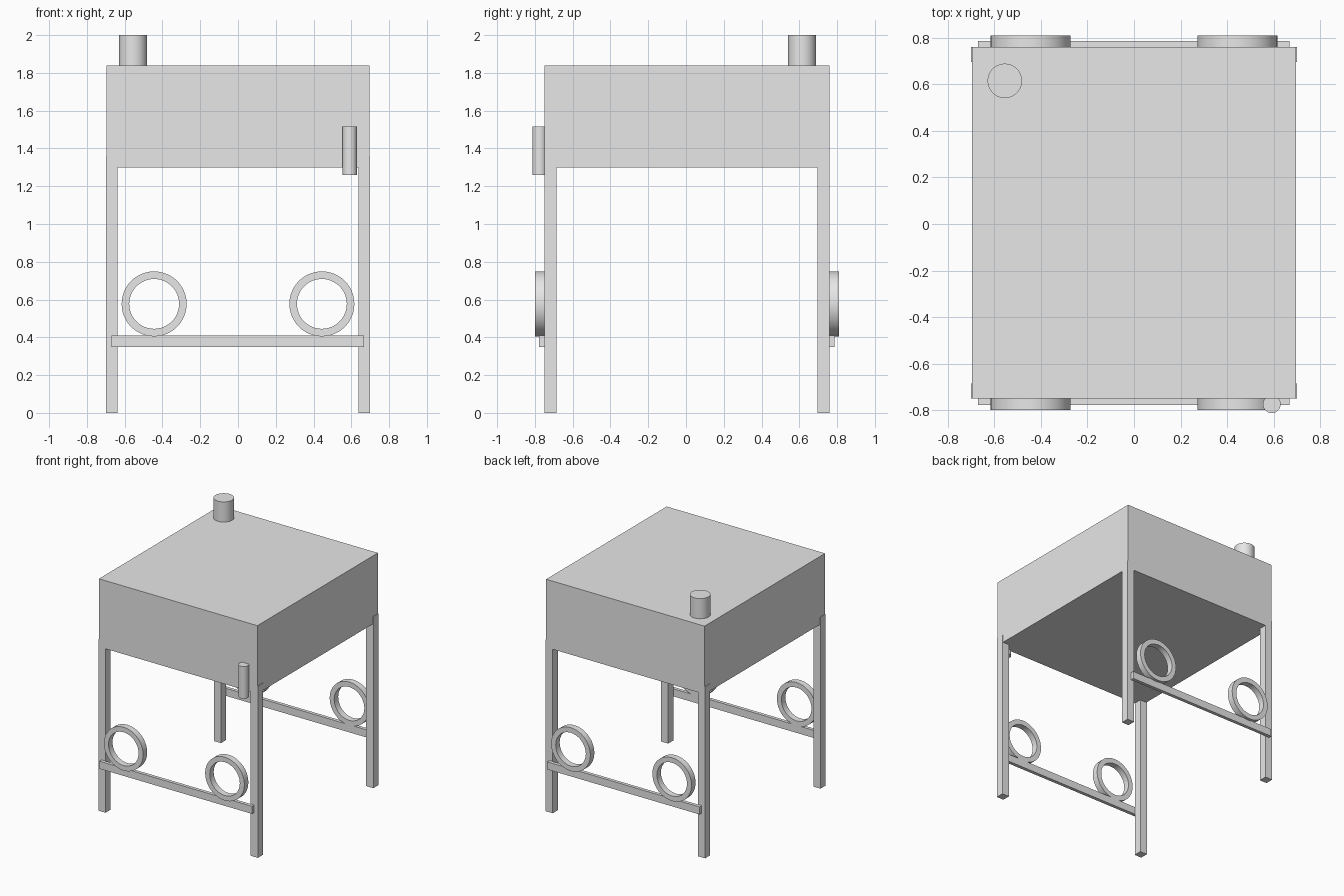
import bpy, bmesh, math
from mathutils import Matrix

cube = bpy.data.objects.get("Cube")
if cube:
    bpy.data.objects.remove(cube, do_unlink=True)

# Single plain grey finish
grey = bpy.data.materials.new("plain_grey")
grey.use_nodes = True
grey.diffuse_color = (0.8, 0.8, 0.8, 1)
grey.node_tree.nodes["Principled BSDF"].inputs["Base Color"].default_value = (0.8, 0.8, 0.8, 1)


def finish(name, bm, smooth=False):
    bmesh.ops.recalc_face_normals(bm, faces=bm.faces)
    mesh = bpy.data.meshes.new(name)
    bm.to_mesh(mesh)
    bm.free()
    mesh.materials.append(grey)
    obj = bpy.data.objects.new(name, mesh)
    bpy.context.collection.objects.link(obj)
    if smooth:
        bpy.ops.object.select_all(action='DESELECT')
        obj.select_set(True)
        bpy.context.view_layer.objects.active = obj
        bpy.ops.object.shade_smooth_by_angle(angle=math.radians(35))
    return obj


def box(name, low, high):
    size = [b - a for a, b in zip(low, high)]
    centre = [(a + b) / 2 for a, b in zip(low, high)]
    bm = bmesh.new()
    bmesh.ops.create_cube(bm, size=1, matrix=Matrix.Translation(centre) @ Matrix.Diagonal((*size, 1)))
    return finish(name, bm)


def post(name, x, y, bottom, top, radius):
    bm = bmesh.new()
    bmesh.ops.create_cone(bm, cap_ends=True, segments=48, radius1=radius, radius2=radius,
                          depth=top - bottom,
                          matrix=Matrix.Translation((x, y, (bottom + top) / 2)))
    return finish(name, bm, smooth=True)


def ring(name, x, z, y0, y1, outer, inner):
    # Rectangular section spun around the y axis
    bm = bmesh.new()
    corners = [bm.verts.new((x + r, y, z))
               for r, y in ((inner, y0), (outer, y0), (outer, y1), (inner, y1))]
    edges = [bm.edges.new((corners[i], corners[(i + 1) % 4])) for i in range(4)]
    bmesh.ops.spin(bm, geom=corners + edges, cent=(x, 0, z), axis=(0, 1, 0),
                   angle=math.tau, steps=48)
    bmesh.ops.remove_doubles(bm, verts=bm.verts, dist=0.0001)
    return finish(name, bm, smooth=True)


FRONT, BACK = -0.75, 0.76

# Main body with flue and door handle
box("body", (-0.695, FRONT, 1.3), (0.695, BACK, 1.84))
post("flue", -0.555, 0.615, 1.83, 2.0, 0.074)
post("handle", 0.592, -0.774, 1.26, 1.515, 0.038)

# Legs, cross bars and rings on the front and back
for end, face, out in (("front", FRONT, -1), ("back", BACK, 1)):
    inner = face - out * 0.064
    for side, s in (("left", 1), ("right", -1)):
        x0, x1 = sorted((s * 0.637, s * 0.7))
        box(f"{end}_{side}_leg", (x0, min(face, inner), 0), (x1, max(face, inner), 1.36))
        y0, y1 = sorted((face, face + out * 0.05))
        ring(f"{end}_{side}_ring", s * 0.444, 0.577, y0, y1, 0.172, 0.132)
    y0, y1 = sorted((face, face + out * 0.027))
    box(f"{end}_bar", (-0.67, y0, 0.35), (0.667, y1, 0.41))
